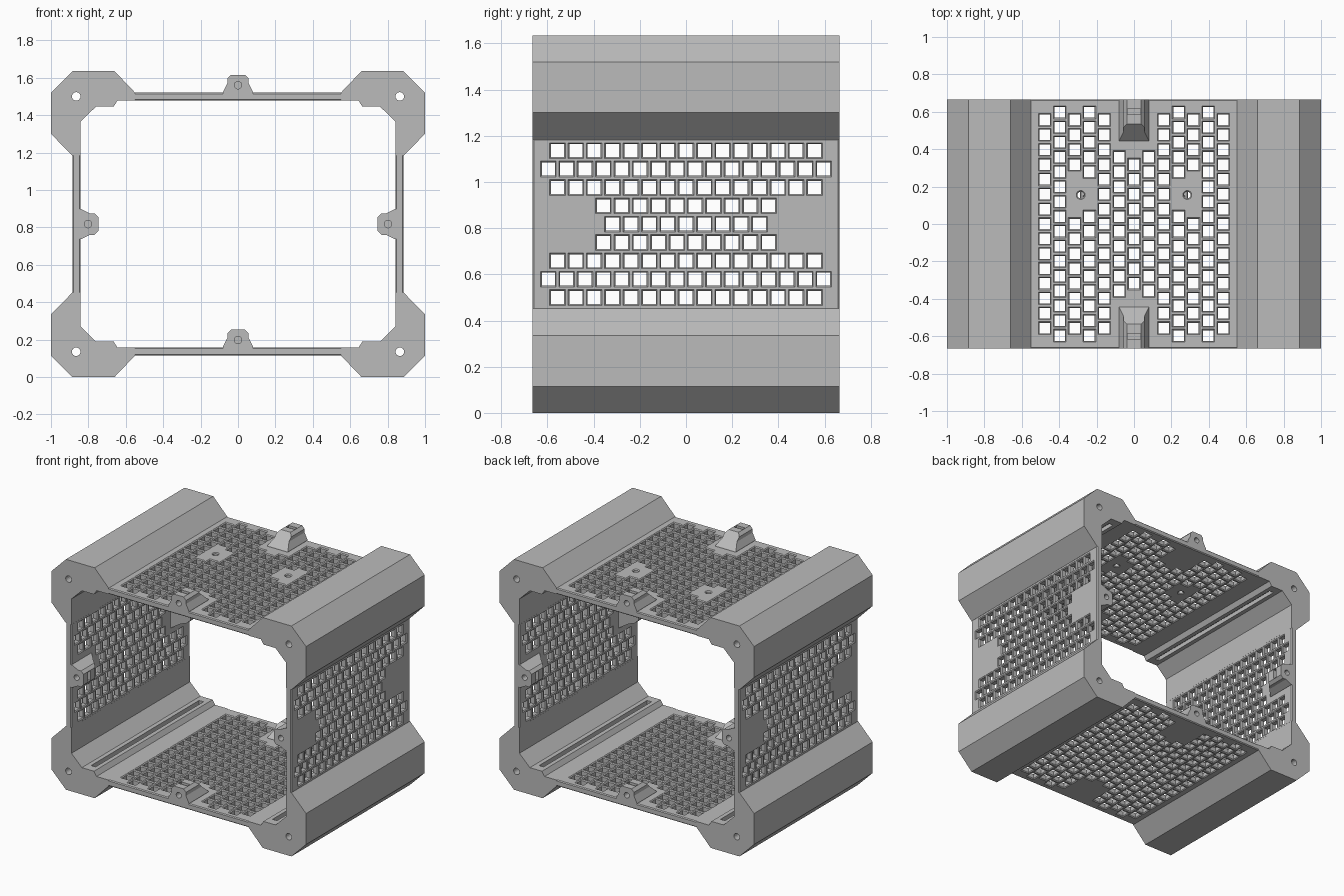
import bpy, bmesh, math
from mathutils import Matrix, Vector

if "Cube" in bpy.data.objects:
    bpy.data.objects.remove(bpy.data.objects["Cube"], do_unlink=True)

HALF = 0.665      # half depth of the frame
TOP = 1.635       # overall height
MID = TOP / 2
PITCH = 0.0795    # vent spacing
WALL = 0.043      # panel thickness
scene = bpy.context.scene

grey = bpy.data.materials.new("plain_grey")
grey.use_nodes = True
grey.diffuse_color = (0.5, 0.5, 0.5, 1)
grey.node_tree.nodes["Principled BSDF"].inputs["Base Color"].default_value = (0.5, 0.5, 0.5, 1)


def add(name, mesh, matrix=Matrix()):
    ob = bpy.data.objects.new(name, mesh)
    ob.matrix_world = matrix
    scene.collection.objects.link(ob)
    return ob


def evaluated_mesh(ob):
    bpy.context.view_layer.update()
    dg = bpy.context.evaluated_depsgraph_get()
    return bpy.data.meshes.new_from_object(ob.evaluated_get(dg))


def finish(mesh, name):
    bm = bmesh.new()
    bm.from_mesh(mesh)
    bmesh.ops.remove_doubles(bm, verts=bm.verts, dist=1e-5)
    bmesh.ops.recalc_face_normals(bm, faces=bm.faces)
    for f in bm.faces:
        f.smooth = False
        f.material_index = 0
    bm.to_mesh(mesh)
    bm.free()
    mesh.name = name
    mesh.materials.clear()
    mesh.materials.append(grey)
    return mesh


def plate(name, loops, thickness, matrix, chamfer=0.0):
    """Extruded outline (first loop) with openings (other loops)."""
    cu = bpy.data.curves.new(name, "CURVE")
    cu.dimensions = "2D"
    cu.fill_mode = "BOTH"
    cu.extrude = thickness / 2 - chamfer
    cu.bevel_depth = chamfer
    cu.bevel_resolution = 0
    for loop in loops:
        sp = cu.splines.new("POLY")
        sp.points.add(len(loop) - 1)
        for p, (u, v) in zip(sp.points, loop):
            p.co = (u, v, 0, 1)
        sp.use_cyclic_u = True
        sp.use_smooth = False
    temp = add(name + "_outline", cu)
    mesh = finish(evaluated_mesh(temp), name)
    bpy.data.objects.remove(temp, do_unlink=True)
    return add(name, mesh, matrix)


def rect(u, v, hu, hv):
    return [(u - hu, v - hv), (u + hu, v - hv), (u + hu, v + hv), (u - hu, v + hv)]


def circle(u, v, r, n=16):
    return [(u + r * math.cos(math.tau * i / n), v + r * math.sin(math.tau * i / n))
            for i in range(n)]


def vents(rows, bosses=False):
    """Brick lattice as (across, along), leaving room for tabs and bosses."""
    for k in range(-rows, rows + 1):
        shift = 0.5 * (k % 2)
        for i in range(-8, 8):
            along = (i + shift) * PITCH
            if abs(along) > 0.61:
                continue
            if abs(k) <= 1 and abs(along) > 0.37:
                continue
            if bosses and abs(k) in (3, 4) and abs(along - 0.155) < 0.1:
                continue
            yield k * PITCH, along


# Perforated top and bottom panels
CH = 0.006
h = 0.034
flat = rect(0, 0, 0.55, HALF - CH)
holes = [rect(a, b, h, h) for a, b in vents(6, True)]
screws = [circle(s * 0.285, 0.155, 0.024) for s in (-1, 1)]
plate("top_panel", [flat] + holes + screws, WALL,
      Matrix.Translation((0, 0, 1.52 - WALL / 2)), CH)
holes = [rect(a, b, h, h) for a, b in vents(6)]
plate("bottom_panel", [flat] + holes, WALL,
      Matrix.Translation((0, 0, 0.115 + WALL / 2)), CH)

# Perforated side panels, drawn as (y, z)
turn = Matrix(((0, 0, 1, 0), (1, 0, 0, 0), (0, 1, 0, 0), (0, 0, 0, 1)))
holes = [rect(b, a, h, h) for a, b in vents(4)]
for side, s in (("left", 1), ("right", -1)):
    plate(side + "_panel", [rect(0, 0, HALF - CH, 0.365)] + holes, WALL,
          Matrix.Translation((s * (0.885 - WALL / 2), 0, MID)) @ turn, CH)

# Corner posts with a grooved inner rail and a through hole, drawn as (x, z)
post = [(1, 1.52), (0.885, 1.635), (0.66, 1.635), (0.55, 1.52), (0.55, 1.477),
        (0.645, 1.477), (0.665, 1.445), (0.695, 1.445), (0.695, 1.475), (0.73, 1.475),
        (0.73, 1.445), (0.76, 1.445), (0.842, 1.365), (0.842, 1.183), (0.885, 1.183), (1, 1.3)]
upright = Matrix.Rotation(math.pi / 2, 4, "X")
for side, s in (("left", 1), ("right", -1)):
    for level, up in (("upper", 1), ("lower", -1)):
        def place(points):
            return [(s * x, MID + up * (z - MID)) for x, z in points]
        name = level + "_" + side
        plate(name + "_corner_post", [place(post), place(circle(0.865, 1.5, 0.023))],
              2 * HALF, upright)
        # Plugs closing both ends of the groove
        for end, e in (("front", -1), ("back", 1)):
            plate(name + "_" + end + "_rail_end", [place(rect(0.7125, 1.46, 0.0176, 0.015))],
                  0.06, Matrix.Translation((0, e * (HALF - 0.03), 0)) @ upright)


# Mounting tab: ramped block with a screw hole and a nut slot
def box_mesh(name, centre, size):
    bm = bmesh.new()
    bmesh.ops.create_cube(bm, size=1, matrix=Matrix.Translation(centre)
                          @ Matrix.Diagonal((*size, 1)))
    me = bpy.data.meshes.new(name)
    bm.to_mesh(me)
    bm.free()
    return me


def tab_mesh():
    section = [(0.08, -0.01), (0.08, 0.005), (0.057, 0.05), (0.057, 0.075), (0.038, 0.095)]
    section += [(-x, z) for x, z in reversed(section)]
    bm = bmesh.new()
    front = [bm.verts.new((x, -HALF, z)) for x, z in section]
    # The rear end leans forward with height
    rear = [bm.verts.new((x, -0.44 - max(z, 0), z)) for x, z in section]
    bm.faces.new(front)
    bm.faces.new(rear[::-1])
    n = len(section)
    for i in range(n):
        bm.faces.new((front[i], rear[i], rear[(i + 1) % n], front[(i + 1) % n]))
    bmesh.ops.recalc_face_normals(bm, faces=bm.faces)
    bmesh.ops.triangulate(bm, faces=[f for f in bm.faces if len(f.verts) > 4])
    me = bpy.data.meshes.new("tab")
    bm.to_mesh(me)
    bm.free()
    body = add("tab_body", me)
    bm = bmesh.new()
    bmesh.ops.create_cone(bm, cap_ends=True, segments=16, radius1=0.02, radius2=0.02, depth=0.24,
                          matrix=Matrix.Translation((0, -HALF, 0.04)) @ upright)
    drill = bpy.data.meshes.new("drill")
    bm.to_mesh(drill)
    bm.free()
    cutters = [add("screw_cutter", drill),
               add("slot_cutter", box_mesh("slot", (0, -0.6, 0.07), (0.07, 0.028, 0.1)))]
    for c in cutters:
        c.hide_render = True
        mod = body.modifiers.new("cut", "BOOLEAN")
        mod.operation = "DIFFERENCE"
        mod.solver = "EXACT"
        mod.object = c
    mesh = finish(evaluated_mesh(body), "mounting_tab")
    for ob in cutters + [body]:
        bpy.data.objects.remove(ob, do_unlink=True)
    return mesh


tab = tab_mesh()
seats = {"top": ((0, 0, 1.52), 0), "bottom": ((0, 0, 0.158), 0),
         "left": ((0.842, 0, MID), -1), "right": ((-0.842, 0, MID), 1)}
for where, (loc, quarter) in seats.items():
    base = Matrix.Translation(loc) @ Matrix.Rotation(quarter * math.pi / 2, 4, "Y")
    for end, angle in (("front", 0), ("back", math.pi)):
        add(where + "_" + end + "_tab", tab, base @ Matrix.Rotation(angle, 4, "Z"))
